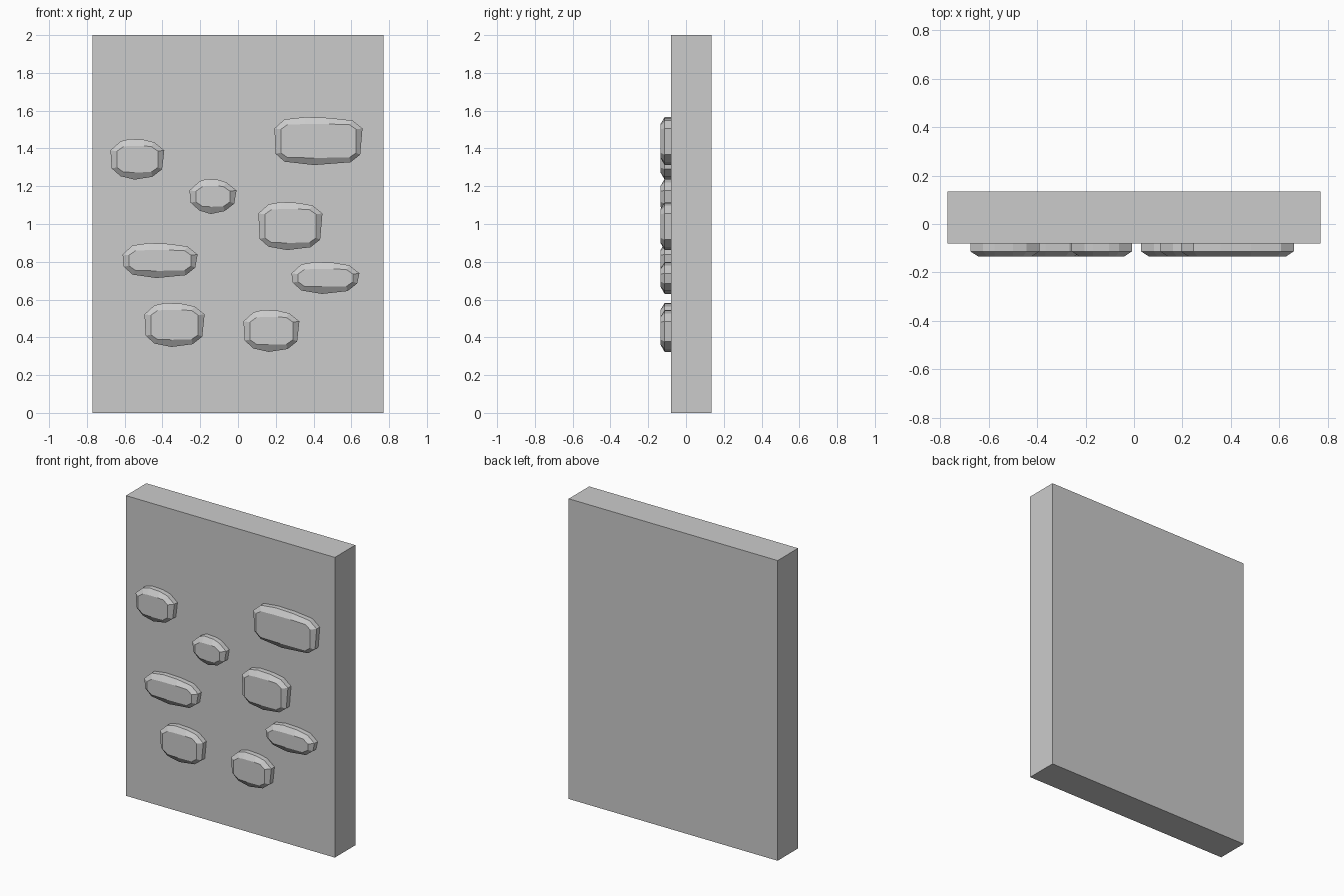
import bpy, bmesh

if "Cube" in bpy.data.objects:
    bpy.data.objects.remove(bpy.data.objects["Cube"])

def make_object(name, bm):
    bmesh.ops.recalc_face_normals(bm, faces=bm.faces)
    mesh = bpy.data.meshes.new(name)
    bm.to_mesh(mesh)
    bm.free()
    ob = bpy.data.objects.new(name, mesh)
    bpy.context.collection.objects.link(ob)
    return ob

# Wall slab
bm = bmesh.new()
bmesh.ops.create_cube(bm, size=1)
for v in bm.verts:
    v.co = (v.co.x * 1.54, v.co.y * 0.215 + 0.0275, v.co.z * 2 + 1)
make_object("wall_slab", bm)

def outline(x0, x1, z0, z1, inset):
    """Irregular chipped-corner stone outline, counter-clockwise from the front."""
    w = x1 - x0
    cx, cz = 0.053, 0.05
    pts = [(x0 + cx, z0 + .018), (x0 + w * .45, z0), (x1 - cx - .01, z0 + .015),
           (x1 - .012, z0 + .055), (x1, z1 - .06), (x1 - cx, z1 - .018),
           (x0 + w * .62, z1 - .004), (x0 + w * .35, z1), (x0 + cx, z1 - .012),
           (x0, z1 - .06), (x0 + .006, z0 + .06)]
    if inset:
        # flatter, cleaner outline for the front face
        a, b, c, d = x0 + inset, x1 - inset, z0 + inset + .006, z1 - inset - .006
        k = .035
        pts = [(a + k, c), (x0 + w * .45, c - .002), (b - k, c), (b, c + k * .7),
               (b, d - k * .7), (b - k, d), (x0 + w * .62, d + .003),
               (x0 + w * .35, d + .003), (a + k, d), (a, d - k * .7), (a, c + k * .7)]
    return pts

def stone(i, x0, x1, z0, z1):
    bm = bmesh.new()
    rings = []
    for y, inset in ((-.07, 0), (-.113, 0), (-.135, .034)):
        rings.append([bm.verts.new((x, y, z)) for x, z in outline(x0, x1, z0, z1, inset)])
    for lo, hi in zip(rings, rings[1:]):
        n = len(lo)
        for j in range(n):
            bm.faces.new((lo[j], lo[(j + 1) % n], hi[(j + 1) % n], hi[j]))
    bm.faces.new(rings[-1])
    bm.faces.new(rings[0][::-1])
    make_object(f"raised_stone_{i}", bm)

# Raised stones: left, right, bottom, top
stones = [(-.675, -.39, 1.235, 1.45), (-.257, -.008, 1.053, 1.238),
          (.193, .659, 1.312, 1.566), (.108, .447, .862, 1.116),
          (-.611, -.214, .714, .899), (.283, .643, .63, .799),
          (-.495, -.177, .349, .582), (.029, .325, .323, .545)]
for i, s in enumerate(stones, 1):
    stone(i, *s)
